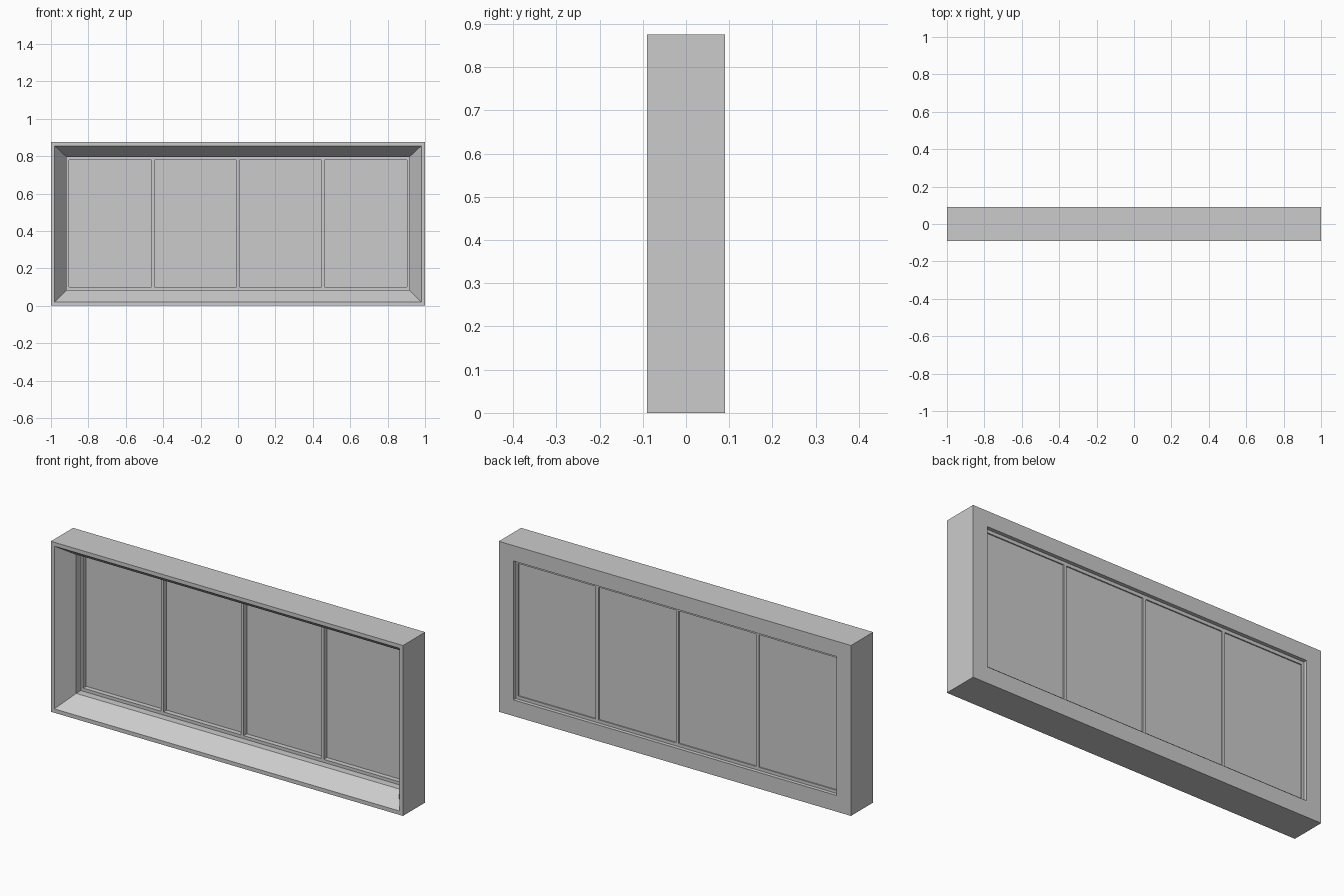
import bpy, bmesh

if "Cube" in bpy.data.objects:
    bpy.data.objects.remove(bpy.data.objects["Cube"])


def make_object(name, bm):
    bmesh.ops.recalc_face_normals(bm, faces=bm.faces[:])
    mesh = bpy.data.meshes.new(name)
    bm.to_mesh(mesh)
    bm.free()
    ob = bpy.data.objects.new(name, mesh)
    bpy.context.collection.objects.link(ob)
    return ob


def ring(name, profile):
    """Closed frame; each profile point is (half width, bottom z, top z, y)."""
    bm = bmesh.new()
    loops = []
    for hw, z0, z1, y in profile:
        corners = [(-hw, z0), (hw, z0), (hw, z1), (-hw, z1)]
        loops.append([bm.verts.new((x, y, z)) for x, z in corners])
    for i, a in enumerate(loops):
        b = loops[(i + 1) % len(loops)]
        for j in range(4):
            k = (j + 1) % 4
            bm.faces.new((a[j], a[k], b[k], b[j]))
    return make_object(name, bm)


def box(name, x0, x1, y0, y1, z0, z1):
    bm = bmesh.new()
    bmesh.ops.create_cube(bm, size=1)
    for v in bm.verts:
        v.co = (x1 if v.co.x > 0 else x0,
                y1 if v.co.y > 0 else y0,
                z1 if v.co.z > 0 else z0)
    return make_object(name, bm)


# Outer surround: thin front lip, splayed front reveal, straight rear reveal
ring("window_surround", [
    (1.0, 0.0, 0.875, -0.09),
    (0.98, 0.02, 0.855, -0.09),
    (0.917, 0.083, 0.796, -0.003),
    (0.917, 0.083, 0.796, 0.09),
    (1.0, 0.0, 0.875, 0.09),
])

# Slim sash frame set inside the rear reveal
ring("sash_frame", [
    (0.917, 0.083, 0.796, 0.035),
    (0.904, 0.099, 0.779, 0.035),
    (0.904, 0.099, 0.779, 0.071),
    (0.917, 0.083, 0.796, 0.071),
])

# Vertical mullions
for i, x in enumerate((-0.455, 0.0, 0.455)):
    box(f"mullion_{i + 1}", x - 0.008, x + 0.008, 0.035, 0.071, 0.099, 0.779)

# Four panes between the mullions
edges = [-0.904, -0.455, 0.0, 0.455, 0.904]
for i in range(4):
    left = edges[i] + (0.008 if i > 0 else 0)
    right = edges[i + 1] - (0.008 if i < 3 else 0)
    box(f"glass_pane_{i + 1}", left, right, 0.060, 0.065, 0.099, 0.779)
